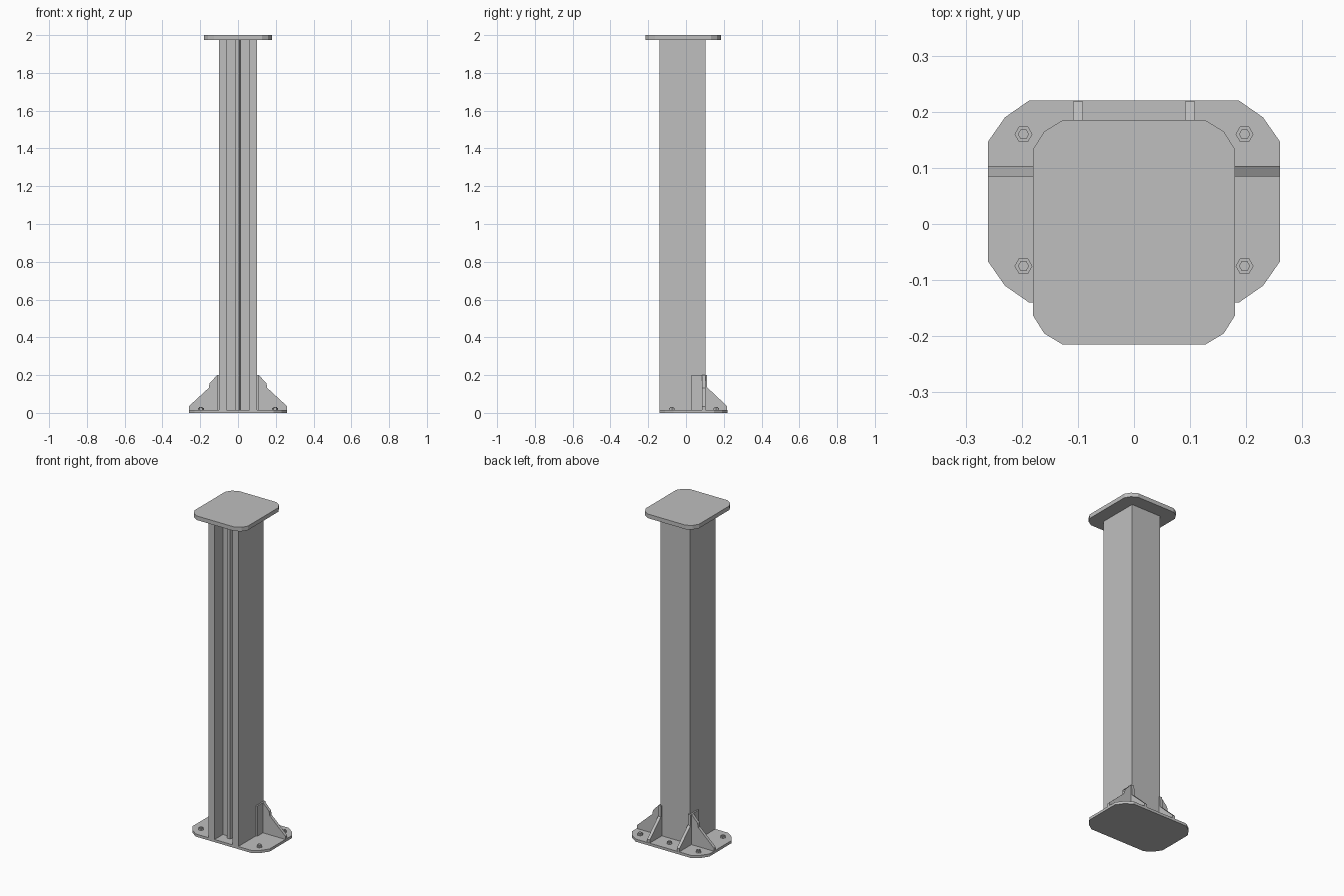
import bpy, bmesh
from mathutils import Matrix

cube = bpy.data.objects.get("Cube")
if cube:
    bpy.data.objects.remove(cube, do_unlink=True)

steel = bpy.data.materials.new("grey steel")
steel.use_nodes = True
grey = (0.52, 0.52, 0.52, 1)
steel.diffuse_color = grey
steel.node_tree.nodes["Principled BSDF"].inputs["Base Color"].default_value = grey


def extrude(name, profile, start, depth, place=lambda a, b, c: (a, b, c)):
    """Extrude a flat outline; place maps (a, b, depth) to x, y, z."""
    bm = bmesh.new()
    face = bm.faces.new([bm.verts.new(place(a, b, start)) for a, b in profile])
    shift = [e - s for e, s in zip(place(0, 0, depth), place(0, 0, 0))]
    moved = bmesh.ops.extrude_face_region(bm, geom=[face])["geom"]
    bmesh.ops.translate(bm, vec=shift,
                        verts=[v for v in moved if isinstance(v, bmesh.types.BMVert)])
    bmesh.ops.recalc_face_normals(bm, faces=bm.faces)
    mesh = bpy.data.meshes.new(name)
    bm.to_mesh(mesh)
    bm.free()
    mesh.materials.append(steel)
    obj = bpy.data.objects.new(name, mesh)
    bpy.context.collection.objects.link(obj)
    return obj


def rounded(half_x, y0, y1):
    """Rectangle whose corners are cut in two steps."""
    cuts = [(0, 0.073), (0.03, 0.03), (0.073, 0)]
    if half_x < 0.2:
        cuts = [(0, 0.052), (0.02, 0.02), (0.053, 0)]
    right = [(half_x - dx, y0 + dy) for dx, dy in reversed(cuts)]
    right += [(half_x - dx, y1 - dy) for dx, dy in cuts]
    return right + [(-x, y) for x, y in reversed(right)]


# End plates
extrude("base_plate", rounded(0.26, -0.14, 0.22), 0, 0.016)
extrude("top_plate", rounded(0.18, -0.215, 0.185), 1.975, 0.025)

# Column with an open front channel and a rib standing on its floor
column = [(-0.1, -0.14), (-0.06, -0.14), (-0.06, -0.06), (-0.016, -0.06),
          (-0.016, -0.085), (0.005, -0.085), (0.012, -0.06), (0.06, -0.06),
          (0.06, -0.14), (0.1, -0.14), (0.1, 0.103), (-0.1, 0.103)]
extrude("column", column, 0.016, 1.96)

# Foot brackets, the same on both sides
side_fin = [(0.1, 0.016), (0.26, 0.016), (0.26, 0.035), (0.155, 0.132),
            (0.15, 0.158), (0.11, 0.2), (0.1, 0.2)]
back_fin = [(0.1, 0.016), (0.218, 0.016), (0.218, 0.035), (0.112, 0.135),
            (0.11, 0.2), (0.1, 0.2)]
for side, s in (("left", 1), ("right", -1)):
    extrude(side + "_side_gusset", side_fin, 0.085, 0.018,
            lambda a, b, c: (s * a, c, b))
    extrude(side + "_back_gusset", back_fin, s * 0.091, s * 0.018,
            lambda a, b, c: (c, a, b))
    extrude(side + "_bracket_plate", [(0.03, 0.016), (0.11, 0.016), (0.11, 0.2), (0.03, 0.2)],
            s * 0.099, s * 0.01, lambda a, b, c: (c, a, b))

# Hexagonal bolts: a wide nut with a narrower end on top
for x, y in ((-0.197, 0.16), (0, 0.16), (0.197, 0.16), (-0.197, -0.075), (0.197, -0.075)):
    bm = bmesh.new()
    for radius, z0, z1 in ((0.016, 0.014, 0.026), (0.01, 0.026, 0.031)):
        bmesh.ops.create_cone(bm, cap_ends=True, segments=6, radius1=radius, radius2=radius,
                              depth=z1 - z0,
                              matrix=Matrix.Translation((x, y, (z0 + z1) / 2))
                              @ Matrix.Rotation(0.5236, 4, "Z"))
    mesh = bpy.data.meshes.new("bolt")
    bm.to_mesh(mesh)
    bm.free()
    mesh.materials.append(steel)
    bpy.context.collection.objects.link(bpy.data.objects.new("bolt", mesh))
